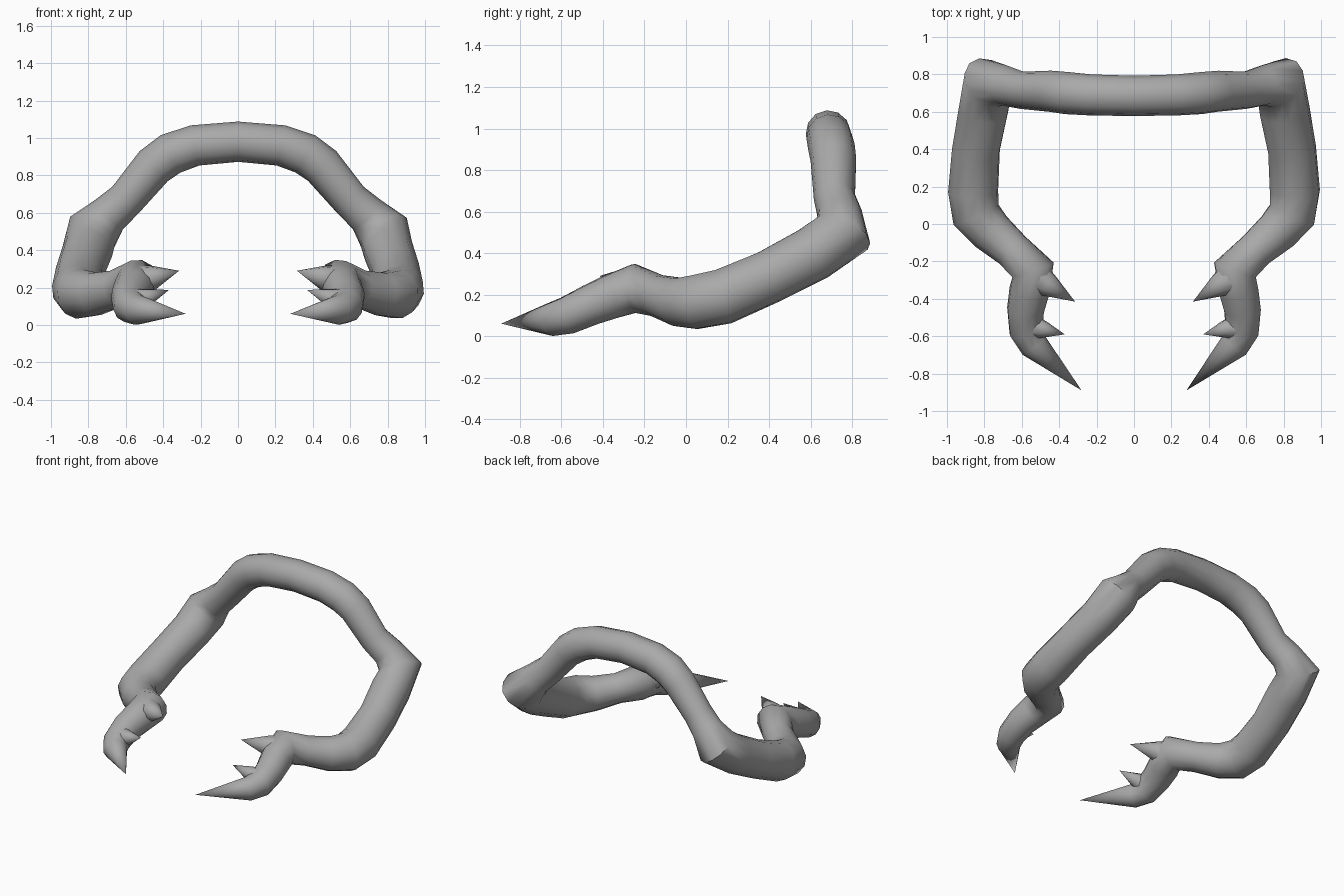
import bpy, bmesh, math
from mathutils import Vector

if "Cube" in bpy.data.objects:
    bpy.data.objects.remove(bpy.data.objects["Cube"])

SIDES = 12
grey = bpy.data.materials.new("dark_grey")
grey.diffuse_color = (0.4, 0.4, 0.4, 1)
grey.use_nodes = True
grey.node_tree.nodes["Principled BSDF"].inputs["Base Color"].default_value = grey.diffuse_color


def finish(name, bm):
    bmesh.ops.recalc_face_normals(bm, faces=bm.faces)
    me = bpy.data.meshes.new(name)
    bm.to_mesh(me)
    bm.free()
    me.materials.append(grey)
    ob = bpy.data.objects.new(name, me)
    bpy.context.collection.objects.link(ob)
    bpy.ops.object.select_all(action='DESELECT')
    ob.select_set(True)
    bpy.context.view_layer.objects.active = ob
    bpy.ops.object.shade_smooth_by_angle(angle=math.radians(60))
    return ob


def sweep(name, path, sides=SIDES):
    """Tube through (x, y, z, radius) points; zero radius closes to a point."""
    pts = [Vector(p[:3]) for p in path]
    bm = bmesh.new()
    rings, up = [], Vector((0, 0.31, 1))
    for i, p in enumerate(pts):
        a = (p - pts[i - 1]).normalized() if i else Vector()
        b = (pts[i + 1] - p).normalized() if i < len(pts) - 1 else Vector()
        t = (a + b).normalized()
        up = (up - t * up.dot(t)).normalized()
        side = t.cross(up)
        r = path[i][3]
        if r == 0:
            rings.append([bm.verts.new(p)])
        else:
            rings.append([bm.verts.new(p + r * (up * math.cos(k * math.tau / sides)
                                                + side * math.sin(k * math.tau / sides)))
                          for k in range(sides)])
    for r0, r1 in zip(rings, rings[1:]):
        for k in range(sides):
            j = (k + 1) % sides
            if len(r0) == 1:
                bm.faces.new((r0[0], r1[k], r1[j]))
            elif len(r1) == 1:
                bm.faces.new((r0[k], r0[j], r1[0]))
            else:
                bm.faces.new((r0[k], r0[j], r1[j], r1[k]))
    return finish(name, bm)


# Right half of the limb, from the middle of the arch to the claw tip
half = [
    (0.00, 0.685, 0.98, 0.108),
    (0.23, 0.69, 0.96, 0.11),
    (0.36, 0.70, 0.915, 0.113),
    (0.45, 0.71, 0.85, 0.11),
    (0.60, 0.715, 0.67, 0.10),
    (0.69, 0.74, 0.59, 0.108),
    (0.78, 0.755, 0.495, 0.145),
    (0.805, 0.61, 0.395, 0.135),
    (0.845, 0.40, 0.285, 0.130),
    (0.86, 0.18, 0.19, 0.136),
    (0.845, 0.05, 0.165, 0.133),
    (0.765, -0.04, 0.165, 0.118),
    (0.65, -0.14, 0.195, 0.102),
    (0.54, -0.245, 0.23, 0.12),
    (0.56, -0.36, 0.19, 0.108),
    (0.58, -0.46, 0.15, 0.10),
    (0.577, -0.57, 0.10, 0.092),
    (0.535, -0.65, 0.08, 0.080),
    (0.28, -0.89, 0.06, 0.0),
]
left = [(-x, y, z, r) for x, y, z, r in reversed(half[1:])]
# Arched shoulder with both arms and claws as one continuous tube
sweep("claw_arms", left + half)

# Thorns on the inner side of each claw
for s, label in ((1, "right"), (-1, "left")):
    sweep(label + "_wrist_thorn", [(s * 0.54, -0.28, 0.23, 0.1),
                                   (s * 0.455, -0.33, 0.255, 0.065),
                                   (s * 0.315, -0.415, 0.29, 0.0)], 8)
    sweep(label + "_claw_thorn", [(s * 0.55, -0.55, 0.13, 0.07),
                                  (s * 0.48, -0.565, 0.15, 0.047),
                                  (s * 0.37, -0.59, 0.187, 0.0)], 8)
